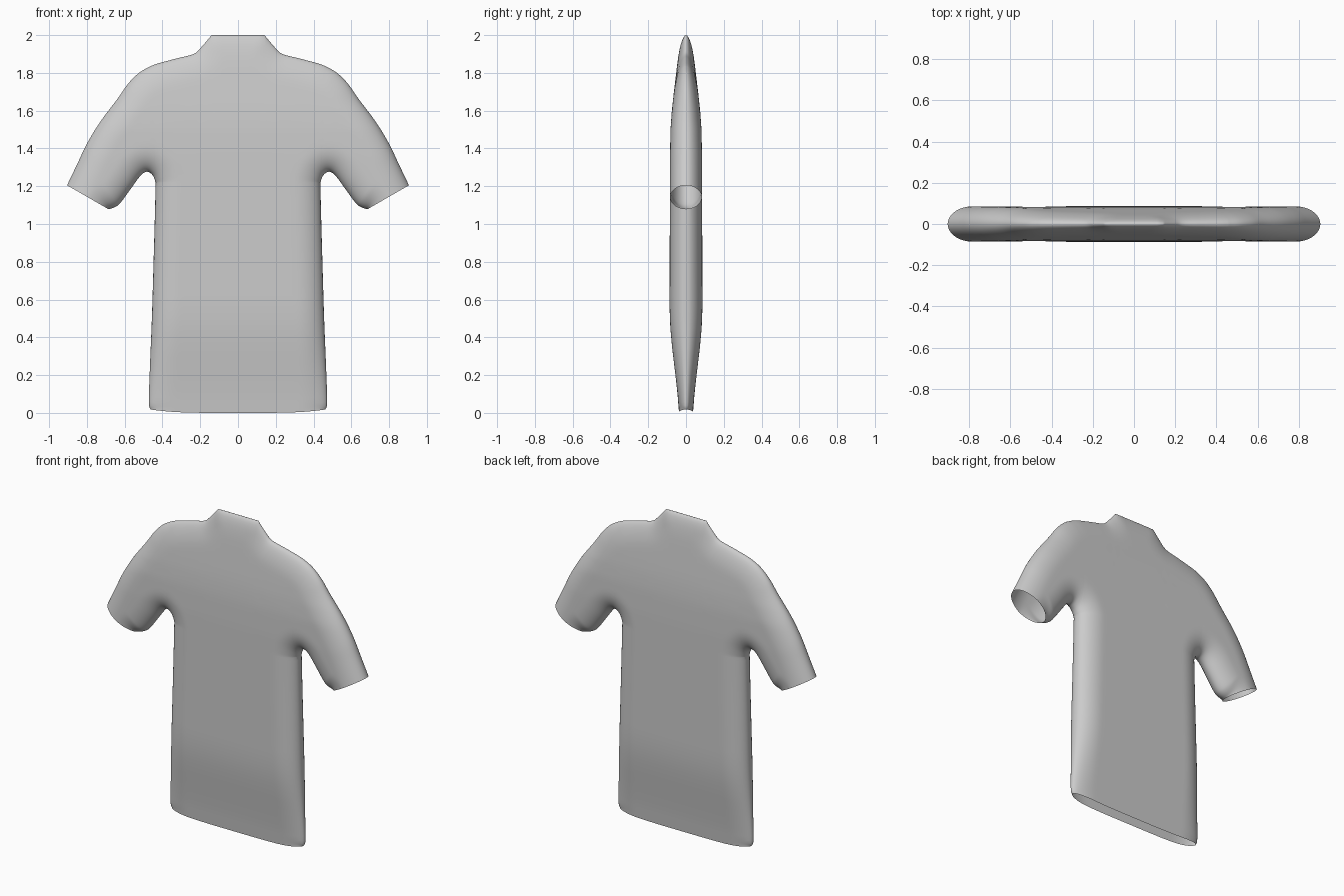
import bpy, bmesh, math
from mathutils import Vector

if "Cube" in bpy.data.objects:
    bpy.data.objects.remove(bpy.data.objects["Cube"])


def smooth_rows(pts, n):
    """Catmull-Rom resampling of a list of equal-length tuples."""
    out = []
    for i in range(len(pts) - 1):
        a, b, c, d = (pts[max(0, min(len(pts) - 1, i + k))] for k in (-1, 0, 1, 2))
        for s in range(n):
            t = s / n
            out.append(tuple(0.5 * (2 * q + (r - p) * t + (2 * p - 5 * q + 4 * r - w) * t * t
                                    + (3 * q - p - 3 * r + w) * t ** 3)
                             for p, q, r, w in zip(a, b, c, d)))
    return out + [tuple(pts[-1])]


def lookup(table, v):
    """Eased lookup in (position, value) pairs."""
    for (a, p), (b, q) in zip(table, table[1:]):
        if v <= b:
            return p + (q - p) * max(0, (v - a) / (b - a))
    return table[-1][1]


ease = [(1 - math.cos(math.pi * j / 28)) / 2 for j in range(29)]

# Torso columns: (fraction of half width, neck/shoulder x, neck/shoulder z)
columns = [(0.32 * i / 5, 0.14 * i / 5, 2.0) for i in range(5)] + smooth_rows(
    [(.32, .14, 2.0), (.45, .195, 1.935), (.55, .235, 1.9), (.72, .31, 1.88),
     (.88, .38, 1.862), (.96, .43, 1.848), (1, .46, 1.837)], 4)
# Torso side seam: (x, z, hem lift)
side = smooth_rows([(.462, 0, .018), (.472, .05, .008), (.466, .25, 0), (.456, .5, 0),
                    (.447, .8, 0), (.44, 1.05, 0), (.436, 1.22, 0)], 5)
# Sleeve sections: (underarm x, z, shoulder x, z)
sleeve = smooth_rows([(.436, 1.22, .46, 1.837), (.451, 1.257, .52, 1.803),
                      (.48, 1.277, .58, 1.745), (.515, 1.257, .64, 1.66),
                      (.565, 1.19, .73, 1.54), (.62, 1.115, .80, 1.425),
                      (.65, 1.09, .85, 1.32), (.685, 1.078, .905, 1.205)], 5)

# Flat half panel
torso = [[(u * x, z + lift * u ** 4) for x, z, lift in side] for u, _, _ in columns]
chest = []
for (u, tx, tz), col in zip(columns, torso):
    bx, bz = col[-1]
    chest.append([(bx + (tx - bx) * e, bz + (tz - bz) * e) for e in ease])
arm = [[(a + (c - a) * e, b + (d - b) * e) for e in ease] for a, b, c, d in sleeve]

# Closed seams of the panel (hem and cuffs stay open)
seam_lines = [torso[-1], [c[-1] for c in chest], [a[-1] for a in arm], [a[0] for a in arm]]
segments = [(Vector(p), Vector(q)) for ln in seam_lines for p, q in zip(ln, ln[1:])]


def seam_distance(p):
    best = 9
    for a, b in segments:
        ab = b - a
        t = max(0, min(1, (p - a).dot(ab) / max(ab.length_squared, 1e-12)))
        best = min(best, (a + ab * t - p).length_squared)
    return math.sqrt(best)


thickness = [(0, .037), (.1, .045), (.2, .056), (.35, .074), (.45, .083), (.55, .087),
             (1.35, .085), (1.5, .082), (1.6, .075), (1.7, .064), (1.8, .052),
             (1.9, .04), (2, .033)]


def inflate(x, z):
    d = seam_distance(Vector((x, z)))
    if d < 1e-4:
        return Vector((x, 0, z))
    k = 1 - min(1, d / 0.14)
    return Vector((x, -lookup(thickness, z) * math.sqrt(1 - k * k), z))


# Shirt shell: front quarter, mirrored left/right and front/back
bm = bmesh.new()
for grid in (torso, chest, arm):
    vs = [[bm.verts.new(inflate(x, z)) for x, z in col] for col in grid]
    for i in range(len(vs) - 1):
        for j in range(len(vs[0]) - 1):
            bm.faces.new((vs[i][j], vs[i + 1][j], vs[i + 1][j + 1], vs[i][j + 1]))
bmesh.ops.remove_doubles(bm, verts=bm.verts, dist=1e-5)
mesh = bpy.data.meshes.new("shirt")
bm.to_mesh(mesh)
bm.free()
shirt = bpy.data.objects.new("shirt", mesh)
bpy.context.collection.objects.link(shirt)
mirror = shirt.modifiers.new("mirror", 'MIRROR')
mirror.use_axis = (True, True, False)
mirror.merge_threshold = 1e-4
for poly in mesh.polygons:
    poly.use_smooth = True
